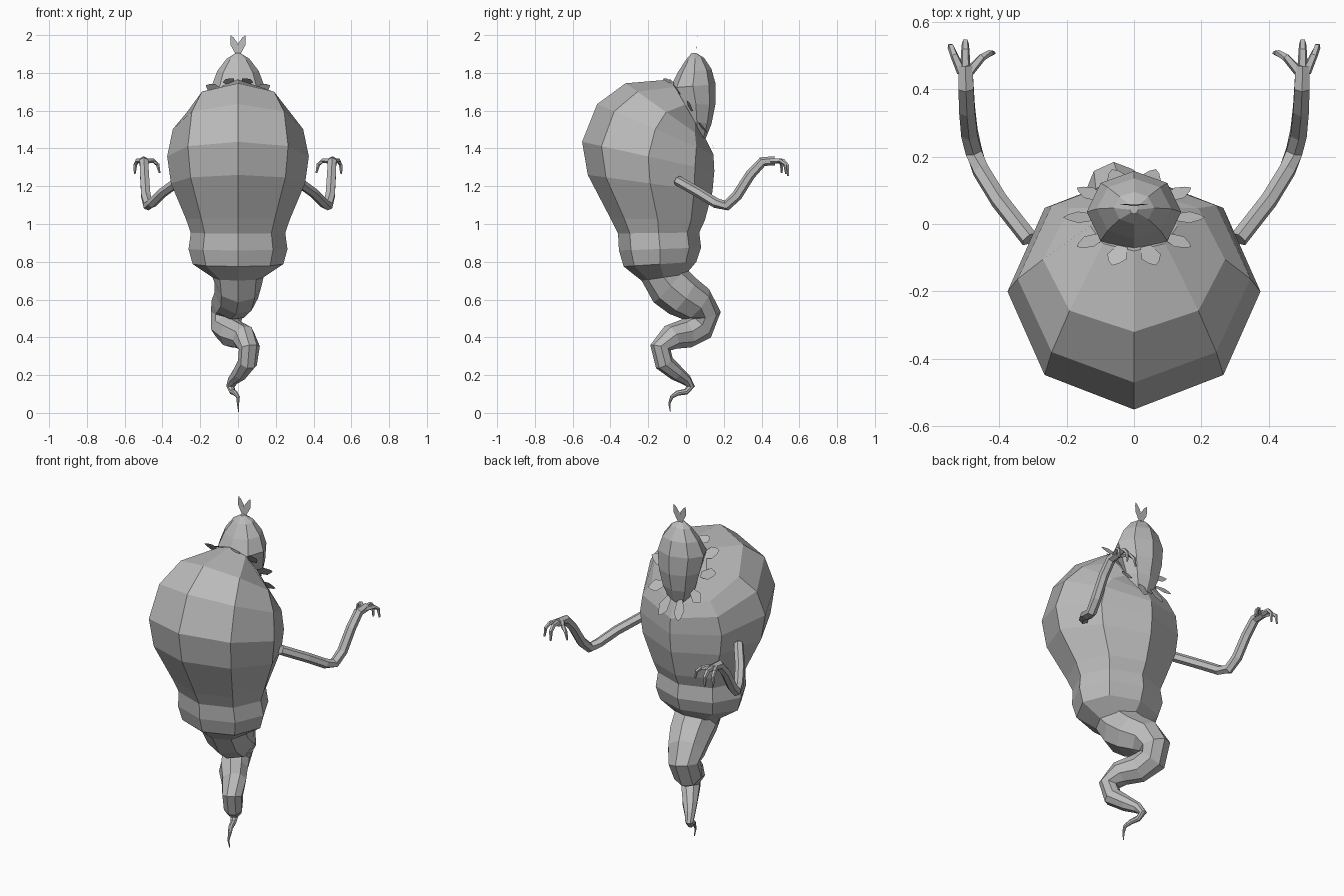
import bpy, bmesh
from math import sin, cos, pi
from mathutils import Vector as V

cube = bpy.data.objects.get("Cube")
if cube:
    bpy.data.objects.remove(cube)

grey = bpy.data.materials.new("plain grey")
grey.use_nodes = True
grey.diffuse_color = (0.5, 0.5, 0.5, 1)
grey.node_tree.nodes["Principled BSDF"].inputs["Base Color"].default_value = (0.5, 0.5, 0.5, 1)


def finish(name, bm, closed=True):
    if closed:
        bmesh.ops.recalc_face_normals(bm, faces=bm.faces)
    mesh = bpy.data.meshes.new(name)
    bm.to_mesh(mesh)
    bm.free()
    mesh.materials.append(grey)
    ob = bpy.data.objects.new(name, mesh)
    bpy.context.collection.objects.link(ob)
    return ob


def loft(name, rings):
    """Skin a list of equal-length point rings and cap both ends."""
    bm = bmesh.new()
    loops = [[bm.verts.new(p) for p in r] for r in rings]
    n = len(loops[0])
    for a, b in zip(loops, loops[1:]):
        for i in range(n):
            j = (i + 1) % n
            bm.faces.new((a[i], a[j], b[j], b[i]))
    bm.faces.new(loops[0])
    bm.faces.new(loops[-1])
    return finish(name, bm)


def oval(front, back, width, n=8):
    """Ring tilted between a front and a back (y, z) point."""
    f, b = V((0, *front)), V((0, *back))
    c, h = (f + b) / 2, (f - b) / 2
    return [c + h * cos(2 * pi * i / n) + V((width * sin(2 * pi * i / n), 0, 0)) for i in range(n)]


def tube_rings(path, n=8):
    """Rings square to a path of (x, y, z, radius)."""
    pts = [V(p[:3]) for p in path]
    out = []
    for i, p in enumerate(pts):
        t = (pts[min(i + 1, len(pts) - 1)] - pts[max(i - 1, 0)]).normalized()
        u = (V((1, 0, 0)) - t * t.x).normalized()
        v = u.cross(t)
        if i == 0:
            sign = 1 if v.y < 0 else -1
        r = path[i][3]
        out.append([p + r * (sign * v * cos(2 * pi * k / n) + u * sin(2 * pi * k / n)) for k in range(n)])
    return out


# Body: round hump, belt and curling tail in one skin
body = [oval(*r) for r in (
    ((-.08, 1.765), (.07, 1.50), .13),
    ((-.32, 1.745), (.11, 1.44), .27),
    ((-.47, 1.635), (.145, 1.37), .345),
    ((-.55, 1.435), (.15, 1.28), .375),
    ((-.52, 1.26), (.14, 1.17), .355),
    ((-.40, 1.03), (.10, 1.02), .275),
    ((-.36, .95), (.07, .955), .25),
    ((-.355, .86), (.08, .875), .262),
    ((-.33, .775), (.055, .80), .24),
    ((-.235, .70), (.0, .735), .135))]
tail = tube_rings([
    (0, -.09, .68, .125), (-.01, -.02, .62, .118), (-.04, .055, .575, .105),
    (-.06, .10, .52, .085), (-.065, .075, .455, .08), (-.03, .0, .42, .078),
    (.03, -.08, .40, .068), (.06, -.135, .345, .056), (.05, -.115, .265, .052),
    (.01, -.05, .21, .042), (-.025, .0, .175, .03), (-.04, .025, .14, .022),
    (-.03, .0, .112, .016), (-.015, -.045, .105, .014), (0, -.075, .085, .01),
    (0, -.088, .05, .006), (.003, -.083, .005, .002)])
loft("body_and_tail", body + tail)

# Head: long hood leaning over the back
loft("head", [oval(*r) for r in (
    ((.03, 1.905), (.055, 1.905), .012),
    ((0, 1.87), (.095, 1.88), .06),
    ((-.045, 1.80), (.135, 1.82), .11),
    ((-.085, 1.72), (.157, 1.74), .14),
    ((-.05, 1.64), (.155, 1.63), .125),
    ((-.02, 1.55), (.135, 1.53), .10),
    ((.03, 1.45), (.095, 1.43), .055))])


def leaf(bm, base, tip, side):
    """Flat pointed leaf between two points."""
    d = tip - base
    pts = [base + d * k + side * w for k, w in ((0, .5), (.55, 1), (.85, .5), (1, 0))]
    pts += [base + d * k - side * w for k, w in ((.85, .5), (.55, 1), (0, .5))]
    bm.faces.new([bm.verts.new(p) for p in pts])


# Sprout: two upright leaves on the crown
bm = bmesh.new()
for s in (-1, 1):
    leaf(bm, V((0, .055, 1.895)), V((s * .038, .06, 2.0)), V((.018, 0, -s * .006)))
finish("crown_sprout", bm, False)

# Collar: ring of flat petals draped around the neck
bm = bmesh.new()
count = 10
for i in range(count):
    a = 2 * pi * (i + .5) / count
    c, s = cos(a), sin(a)
    base = V((.11 * s, .02 - .09 * c, 1.61 + .145 * c))
    tip = V((.21 * s, .02 - .15 * c, 1.64 + .205 * c - .075 * c * c))
    along = V((.11 * c, .09 * s, -.145 * s)).normalized()
    leaf(bm, base, tip, along * .032)
finish("collar_petals", bm, False)

# Arms and hands, mirrored
arm = [(.31, -.045, 1.23, .027), (.40, .07, 1.165, .027), (.455, .16, 1.11, .027),
       (.475, .215, 1.098, .028), (.488, .27, 1.15, .028), (.495, .34, 1.26, .027),
       (.498, .405, 1.33, .026), (.50, .47, 1.335, .024)]
fingers = {
    "thumb": [(.49, .45, 1.335, .016), (.45, .495, 1.335, .012), (.425, .507, 1.315, .01), (.415, .507, 1.27, .005)],
    "middle_finger": [(.50, .46, 1.335, .016), (.50, .515, 1.335, .013), (.50, .538, 1.31, .011), (.50, .54, 1.255, .005)],
    "outer_finger": [(.51, .45, 1.335, .016), (.533, .50, 1.335, .012), (.543, .525, 1.315, .01), (.547, .53, 1.265, .005)]}
for s, side in ((1, "left"), (-1, "right")):
    def flip(path):
        return [(s * x, y, z, r) for x, y, z, r in path]
    loft(side + "_arm", tube_rings(flip(arm), 6))
    for name, path in fingers.items():
        loft(side + "_" + name, tube_rings(flip(path), 5))
